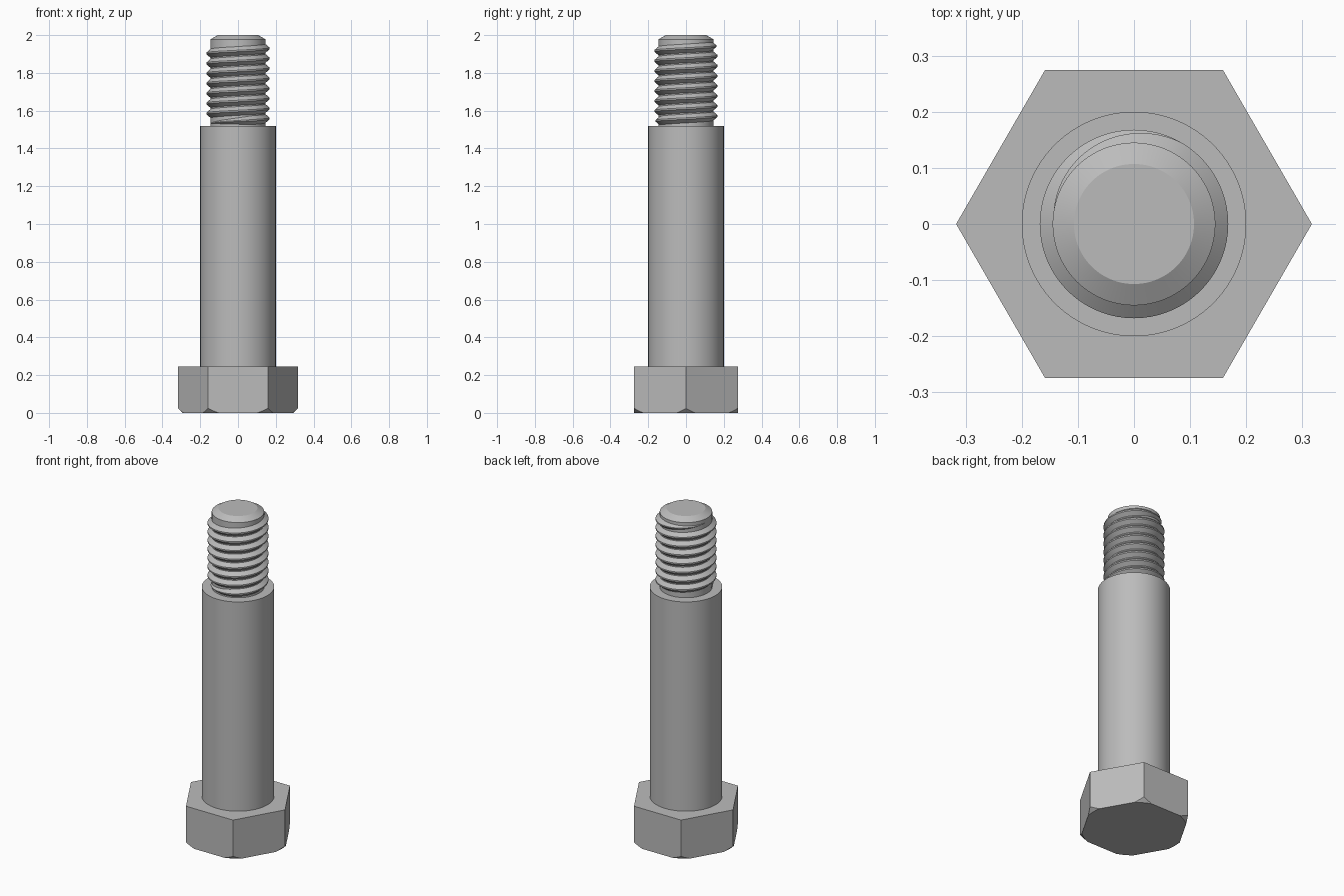
import bpy, bmesh, math

cube = bpy.data.objects.get("Cube")
if cube:
    bpy.data.objects.remove(cube, do_unlink=True)

steel = bpy.data.materials.new("grey steel")
steel.use_nodes = True
grey = (0.5, 0.5, 0.5, 1)
steel.diffuse_color = grey
steel.node_tree.nodes["Principled BSDF"].inputs["Base Color"].default_value = grey


def add_object(name, bm):
    bmesh.ops.recalc_face_normals(bm, faces=bm.faces)
    mesh = bpy.data.meshes.new(name)
    bm.to_mesh(mesh)
    bm.free()
    mesh.materials.append(steel)
    obj = bpy.data.objects.new(name, mesh)
    bpy.context.collection.objects.link(obj)
    return obj


def smooth(obj, angle=20):
    bpy.ops.object.select_all(action='DESELECT')
    obj.select_set(True)
    bpy.context.view_layer.objects.active = obj
    bpy.ops.object.shade_smooth_by_angle(angle=math.radians(angle))


def loft(name, sections, closed_caps=True):
    """Skin a list of equal-length closed sections."""
    bm = bmesh.new()
    rings = [[bm.verts.new(p) for p in s] for s in sections]
    n = len(rings[0])
    for a, b in zip(rings, rings[1:]):
        for i in range(n):
            j = (i + 1) % n
            bm.faces.new((a[i], a[j], b[j], b[i]))
    bm.faces.new(rings[0])
    bm.faces.new(rings[-1])
    return add_object(name, bm)


def turned(name, profile, sides):
    """Stack of rings from (radius, height) pairs."""
    step = math.tau / sides
    return loft(name, [[(r * math.cos(i * step), r * math.sin(i * step), z)
                        for i in range(sides)] for r, z in profile])


# Hexagonal head, its lower corners trimmed by a cone
HEAD_TOP, SHOULDER_TOP, TIP = 0.245, 1.52, 2.0
head = turned("hex_head", [(0.317, 0), (0.317, HEAD_TOP)], 6)
trim = turned("head_corner_trim", [(0.293, 0), (0.353, 0.06), (0.353, 0.3)], 96)
trim.hide_render = True
cut = head.modifiers.new("corner trim", 'BOOLEAN')
cut.operation = 'INTERSECT'
cut.solver = 'EXACT'
cut.object = trim
bpy.context.view_layer.objects.active = head
bpy.ops.object.modifier_apply(modifier=cut.name)
bpy.data.objects.remove(trim, do_unlink=True)
smooth(head)

# Plain shoulder
smooth(turned("shoulder", [(0.2, HEAD_TOP), (0.2, SHOULDER_TOP)], 96))

# Threaded end: core with a chamfered tip
CORE = 0.145
smooth(turned("thread_core", [(CORE, SHOULDER_TOP), (CORE, TIP - 0.022),
                              (0.107, TIP)], 96))

# Right-handed helical thread, fading out at both ends
PITCH, TURNS, STEPS = 0.053, 8, 72
CREST, ROOT = 0.168, CORE - 0.002
total = TURNS * STEPS
start_z = SHOULDER_TOP + 0.012
sections = []
for k in range(total + 1):
    a = math.pi + math.tau * k / STEPS
    z = start_z + PITCH * k / STEPS
    fade = min(1, k / (STEPS / 3), (total - k) / (STEPS / 3))
    fade = max(fade, 0.02)
    crest = ROOT + (CREST - ROOT) * fade
    half = 0.025 * max(fade, 0.1)
    tip = 0.004 * fade
    shape = [(ROOT, -half), (crest, -tip), (crest, tip), (ROOT, half)]
    # Keep the first turn above the shoulder face
    sections.append([(r * math.cos(a), r * math.sin(a), max(z + dz, SHOULDER_TOP + 0.001 * i))
                     for i, (r, dz) in enumerate(shape)])
smooth(loft("helical_thread", sections), 25)
